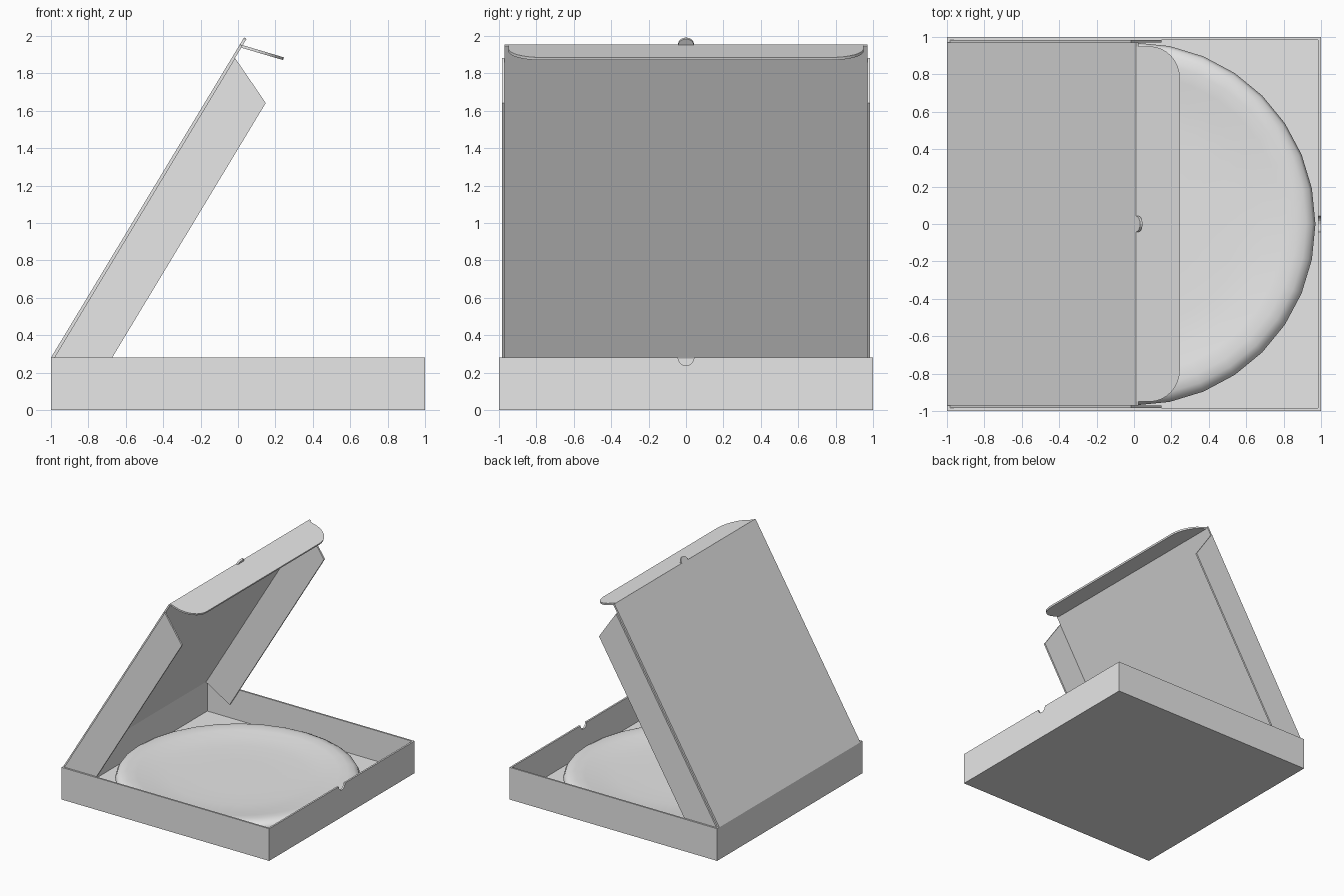
import bpy
import bmesh
from math import cos, sin, pi, radians
from mathutils import Vector

if "Cube" in bpy.data.objects:
    bpy.data.objects.remove(bpy.data.objects["Cube"], do_unlink=True)

# Single card-grey colour
grey = bpy.data.materials.new("light_grey")
grey.use_nodes = True
grey.diffuse_color = (0.8, 0.8, 0.8, 1)
grey.node_tree.nodes["Principled BSDF"].inputs["Base Color"].default_value = (0.8, 0.8, 0.8, 1)

X, Y, Z = Vector((1, 0, 0)), Vector((0, 1, 0)), Vector((0, 0, 1))
CARD = 0.015      # card thickness
HEIGHT = 0.28     # tray and lid depth
TAB = 0.043       # radius of the locking tab and its notch


def finish(name, bm):
    bmesh.ops.recalc_face_normals(bm, faces=bm.faces)
    mesh = bpy.data.meshes.new(name)
    bm.to_mesh(mesh)
    bm.free()
    mesh.materials.append(grey)
    obj = bpy.data.objects.new(name, mesh)
    bpy.context.collection.objects.link(obj)
    return obj


def plate(name, outline, origin, u, v, thickness=CARD):
    """Sheet of card: a 2D outline in the u, v plane, thickened along u x v."""
    bm = bmesh.new()
    face = bm.faces.new([bm.verts.new(origin + u * a + v * b) for a, b in outline])
    new = bmesh.ops.extrude_face_region(bm, geom=[face])["geom"]
    bmesh.ops.translate(bm, vec=u.cross(v) * thickness,
                        verts=[g for g in new if isinstance(g, bmesh.types.BMVert)])
    return finish(name, bm)


def arc(cx, cy, r, start, end, steps=8):
    angles = [radians(start + (end - start) * i / steps) for i in range(steps + 1)]
    return [(cx + r * cos(a), cy + r * sin(a)) for a in angles]


def rect(a0, b0, a1, b1):
    return [(a0, b0), (a1, b0), (a1, b1), (a0, b1)]


# Tray: floor, plain walls, and an opening wall with a half-round notch
zero = Vector((0, 0, 0))
plate("tray_floor", rect(-1, -1, 1, 1), zero, X, Y)
plate("tray_hinge_wall", rect(-1, CARD, 1, HEIGHT), -X, Y, Z)
for side, y in (("right", -1), ("left", 1)):
    plate("tray_wall_" + side, rect(CARD - 1, CARD, 1 - CARD, HEIGHT),
          Y * y, X, Z, CARD * y)
notched = [(-1, HEIGHT), (-1, CARD), (1, CARD), (1, HEIGHT)] + arc(0, HEIGHT, TAB, 0, -180)
plate("tray_notched_wall", notched, X, Y, Z, -CARD)

# Lid, swung open about the hinge edge
tilt = radians(58.9)
along = Vector((cos(tilt), 0, sin(tilt)))
inward = Vector((sin(tilt), 0, -cos(tilt)))
hinge = Vector((-1, 0, HEIGHT))
LENGTH, HALF = 1.956, 0.97
panel = [(0, -HALF), (LENGTH, -HALF)] + arc(LENGTH, 0, TAB, -90, 90) + [(LENGTH, HALF), (0, HALF)]
plate("lid_panel", panel, hinge, along, Y, -CARD)

# Lid side flaps with a slanted free end
for side, y in (("right", -1), ("left", 1)):
    plate("lid_side_flap_" + side, [(0, CARD), (1.88, CARD), (1.759, HEIGHT), (0, HEIGHT)],
          hinge + Y * HALF * y, along, inward, CARD * y)

# Tuck flap with rounded corners
droop = radians(-16.5)
flap_dir = Vector((cos(droop), 0, sin(droop)))
R, DEPTH, WIDTH = 0.17, 0.245, 0.95
flap = ([(0, -WIDTH)] + arc(DEPTH - R, R - WIDTH, R, -90, 0)
        + arc(DEPTH - R, WIDTH - R, R, 0, 90) + [(0, WIDTH)])
plate("lid_tuck_flap", flap, hinge + along * LENGTH, flap_dir, Y, -CARD)

# Round flat bread with a raised crust, turned from a profile
profile = [(0, 0.095), (0.3, 0.094), (0.55, 0.095), (0.7, 0.104), (0.8, 0.118), (0.87, 0.125),
           (0.92, 0.118), (0.955, 0.1), (0.97, 0.07), (0.96, 0.04), (0.92, CARD), (0, CARD)]
bm = bmesh.new()
verts = [bm.verts.new((r, 0, z)) for r, z in profile]
edges = [bm.edges.new(pair) for pair in zip(verts, verts[1:])]
bmesh.ops.spin(bm, geom=verts + edges, cent=(0, 0, 0), axis=(0, 0, 1),
               angle=2 * pi, steps=32, use_duplicate=False)
bmesh.ops.remove_doubles(bm, verts=bm.verts, dist=0.0005)
bread = finish("round_bread", bm)

# Smooth shading on the bread only
bpy.ops.object.select_all(action="DESELECT")
bread.select_set(True)
bpy.context.view_layer.objects.active = bread
bpy.ops.object.shade_smooth_by_angle(angle=radians(50))
